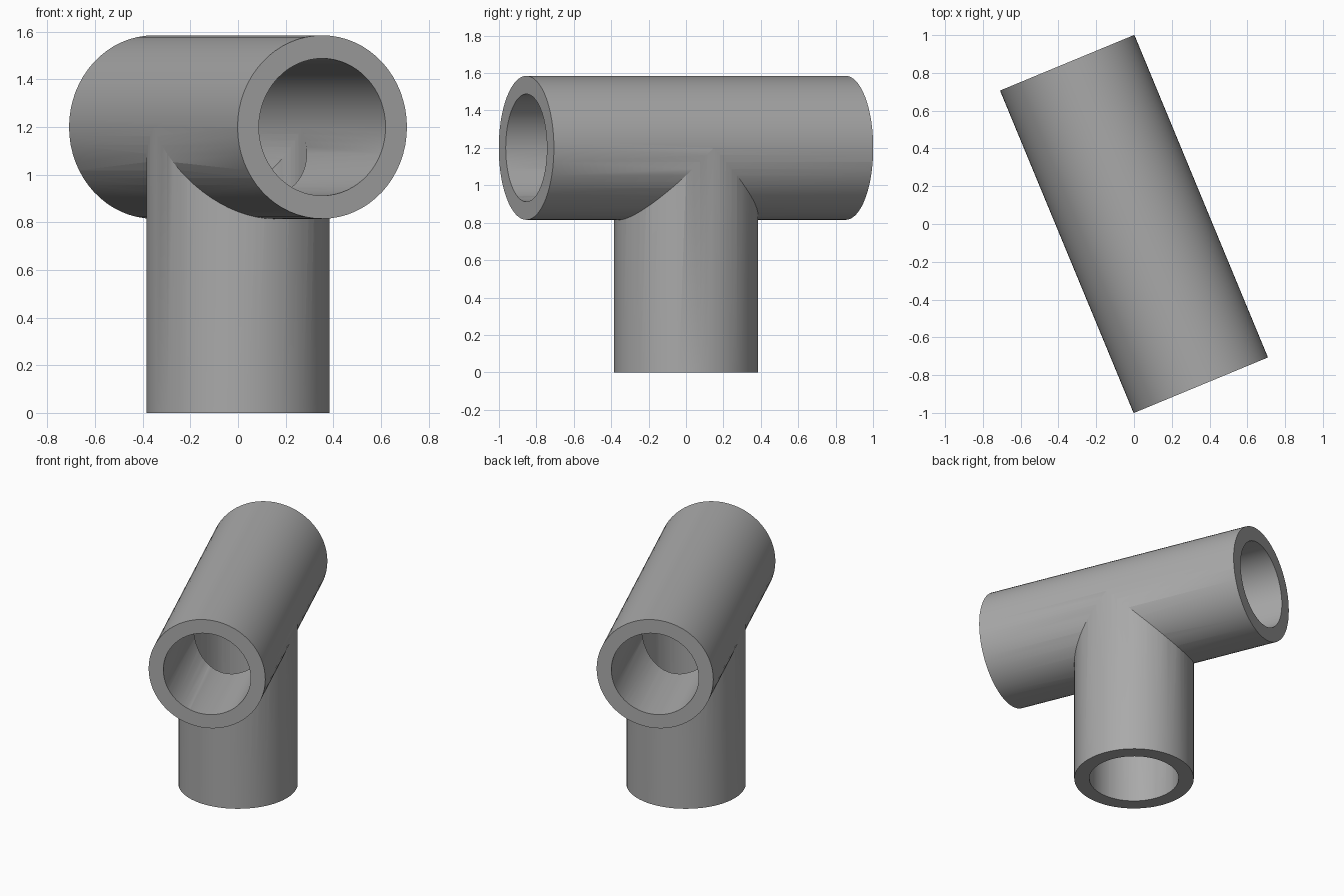
import bpy
from math import radians, pi
from mathutils import Matrix

cube = bpy.data.objects.get("Cube")
if cube:
    bpy.data.objects.remove(cube, do_unlink=True)

OUTER, BORE = 0.385, 0.288     # pipe radii
AXIS_Z, RUN = 1.2, 1.848       # height and length of the cross pipe
TURN = Matrix.Rotation(radians(22.5), 4, 'Z')

grey = bpy.data.materials.new("grey")
grey.use_nodes = True
colour = (0.4, 0.4, 0.4, 1)
grey.diffuse_color = colour
grey.node_tree.nodes["Principled BSDF"].inputs["Base Color"].default_value = colour


def cylinder(name, radius, length, matrix):
    bpy.ops.mesh.primitive_cylinder_add(vertices=64, radius=radius, depth=length)
    ob = bpy.context.object
    ob.name = name
    ob.data.transform(TURN @ matrix)
    ob.data.materials.append(grey)
    return ob


def combine(ob, other, operation):
    mod = ob.modifiers.new(operation.lower(), 'BOOLEAN')
    mod.operation, mod.solver, mod.object = operation, 'EXACT', other
    bpy.context.view_layer.objects.active = ob
    bpy.ops.object.modifier_apply(modifier=mod.name)
    bpy.data.objects.remove(other, do_unlink=True)


def tee(name, radius, extra):
    """Solid tee: a level run plus a stem from the ground to the run's axis."""
    level = Matrix.Translation((0, 0, AXIS_Z)) @ Matrix.Rotation(pi / 2, 4, 'X')
    upright = Matrix.Translation((0, 0, (AXIS_Z - extra) / 2))
    run = cylinder(name, radius, RUN + 2 * extra, level)
    stem = cylinder(name + "_stem", radius, AXIS_Z + extra, upright)
    combine(run, stem, 'UNION')
    return run


# Hollow the outer tee with a longer, thinner one
pipe = tee("pipe_tee", OUTER, 0)
bore = tee("bore", BORE, 0.1)
combine(pipe, bore, 'DIFFERENCE')

bpy.ops.object.select_all(action='DESELECT')
pipe.select_set(True)
bpy.context.view_layer.objects.active = pipe
bpy.ops.object.shade_smooth_by_angle(angle=radians(30))
